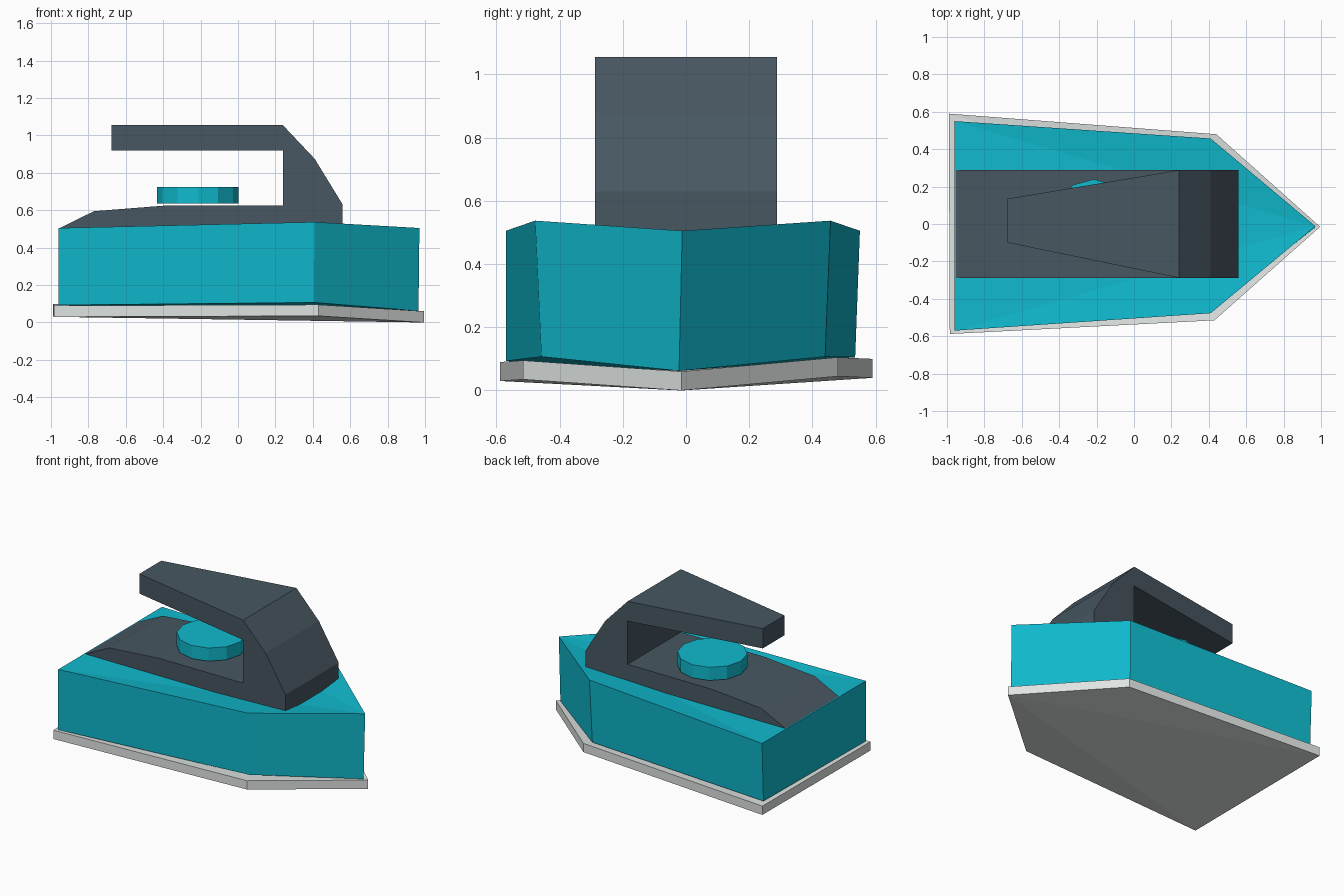
import bpy, bmesh, math

if "Cube" in bpy.data.objects:
    bpy.data.objects.remove(bpy.data.objects["Cube"])


def material(name, rgb):
    mat = bpy.data.materials.new(name)
    mat.diffuse_color = (*rgb, 1)
    mat.use_nodes = True
    mat.node_tree.nodes["Principled BSDF"].inputs["Base Color"].default_value = mat.diffuse_color
    return mat


def finish(bm, name, mat):
    bmesh.ops.recalc_face_normals(bm, faces=bm.faces[:])
    mesh = bpy.data.meshes.new(name)
    bm.to_mesh(mesh)
    bm.free()
    mesh.materials.append(mat)
    ob = bpy.data.objects.new(name, mesh)
    bpy.context.collection.objects.link(ob)
    return ob


def loft(name, lower, upper, mat, fan=False):
    """Join two matching outlines with side walls and caps."""
    bm = bmesh.new()
    a = [bm.verts.new(p) for p in lower]
    b = [bm.verts.new(p) for p in upper]
    n = len(a)
    for i in range(n):
        j = (i + 1) % n
        bm.faces.new((a[i], a[j], b[j], b[i]))
    for ring in (a, b):
        if fan:
            for i in range(1, n - 1):
                bm.faces.new((ring[0], ring[i], ring[i + 1]))
        else:
            bm.faces.new(ring)
    return finish(bm, name, mat)


teal = material("teal", (0.005, 0.49, 0.62))
slate = material("slate", (0.065, 0.095, 0.12))
metal = material("pale_metal", (0.75, 0.79, 0.77))

# Soleplate: pointed outline starting at the nose, dipping towards it
sole = [(0.995, -0.015, 0), (0.44, 0.48, 0.045), (-0.99, 0.59, 0.04),
        (-0.985, -0.588, 0.03), (0.43, -0.515, 0.035)]
loft("soleplate", sole, [(x, y, z + 0.06) for x, y, z in sole], metal, True)

# Body: slightly flared walls, shoulders a little higher than nose and heel
body_low = [(0.965, -0.022, 0.062), (0.40, 0.44, 0.107), (-0.96, 0.535, 0.105),
            (-0.96, -0.57, 0.093), (0.405, -0.457, 0.107)]
body_high = [(0.97, -0.012, 0.505), (0.41, 0.457, 0.537), (-0.96, 0.55, 0.505),
             (-0.96, -0.57, 0.505), (0.41, -0.477, 0.537)]
loft("body", body_low, body_high, teal, True)

# Handle: C-shaped side profile whose grip narrows towards the free end
profile = [(-0.957, 0.503), (-0.77, 0.595), (-0.39, 0.625), (0.24, 0.625),
           (0.24, 0.92), (-0.675, 0.92), (-0.675, 1.055), (0.24, 1.055),
           (0.41, 0.875), (0.56, 0.63), (0.56, 0.50)]


def handle_side(wide, narrow):
    return [(x, narrow if x == -0.675 else wide, z) for x, z in profile]


loft("handle", handle_side(-0.288, -0.10), handle_side(0.288, 0.135), slate)

# Dial: twelve-sided disc just above the handle base
ring = [(-0.215 + 0.217 * math.cos(i * math.pi / 6),
         0.022 + 0.217 * math.sin(i * math.pi / 6)) for i in range(12)]
loft("dial", [(x, y, 0.635) for x, y in ring],
     [(x, y, 0.725) for x, y in ring], teal)
